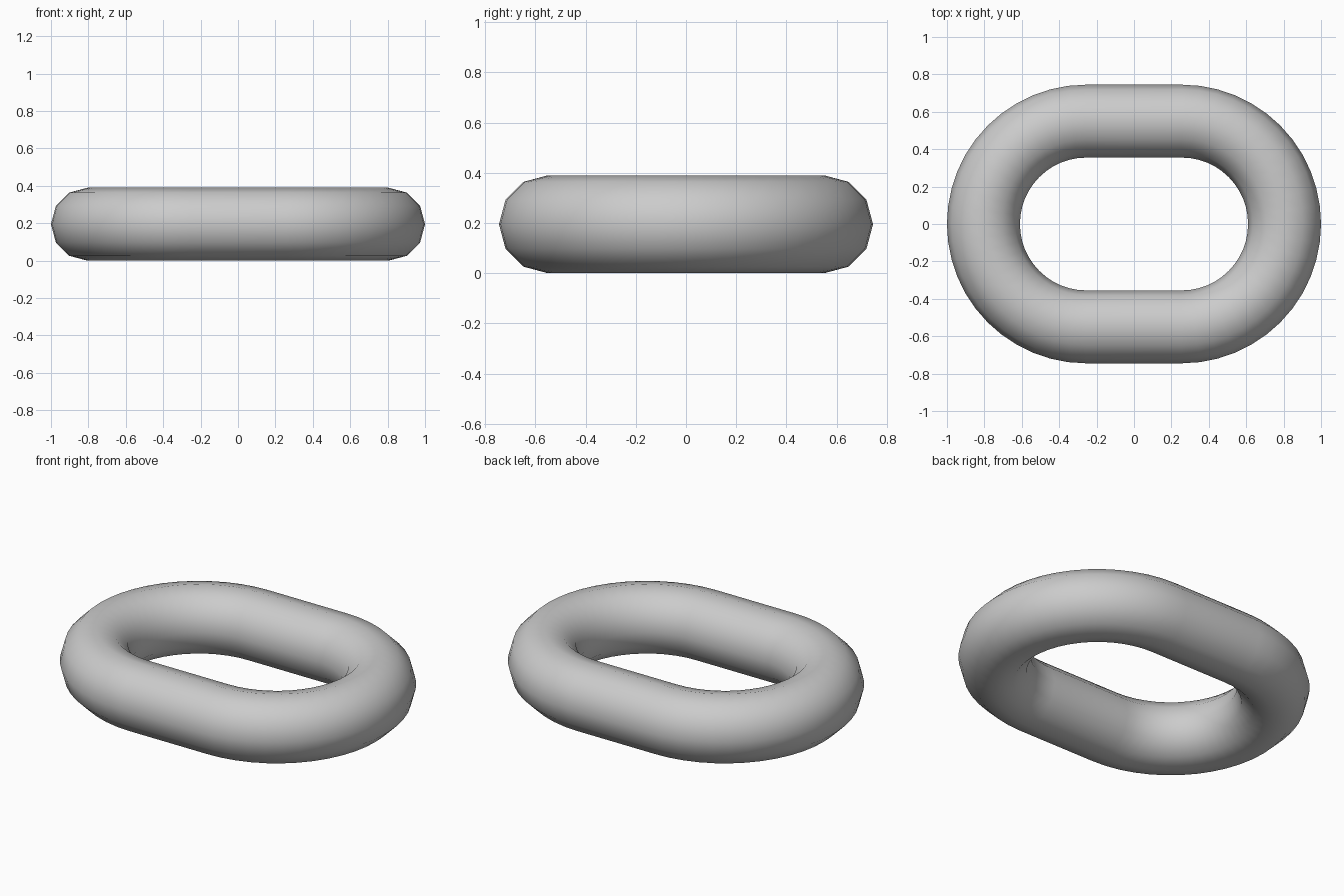
import bpy, bmesh
from math import sin, cos, pi

if "Cube" in bpy.data.objects:
    bpy.data.objects.remove(bpy.data.objects["Cube"])

TUBE = 0.195      # tube radius
BEND = 0.55       # centreline radius of the round ends
HALF = 0.255      # half length of the straight runs
SIDES, STEPS = 12, 24

# Centreline: two half circles joined by straight runs
path = []
for end in (0, 1):
    for i in range(STEPS + 1):
        a = -pi / 2 + end * pi + pi * i / STEPS
        path.append(((HALF, -HALF)[end], a))

# Sweep a twelve-sided ring around the centreline
bm = bmesh.new()
rings = []
for cx, a in path:
    ring = []
    for j in range(SIDES):
        t = 2 * pi * j / SIDES
        r = BEND + TUBE * cos(t)
        ring.append(bm.verts.new((cx + r * cos(a), r * sin(a), TUBE + TUBE * sin(t))))
    rings.append(ring)
for i, ring in enumerate(rings):
    nxt = rings[(i + 1) % len(rings)]
    for j in range(SIDES):
        k = (j + 1) % SIDES
        bm.faces.new((ring[j], nxt[j], nxt[k], ring[k]))
bmesh.ops.recalc_face_normals(bm, faces=bm.faces)
for f in bm.faces:
    f.smooth = True

mesh = bpy.data.meshes.new("chain_link")
bm.to_mesh(mesh)
bm.free()
bpy.context.collection.objects.link(bpy.data.objects.new("chain_link", mesh))
